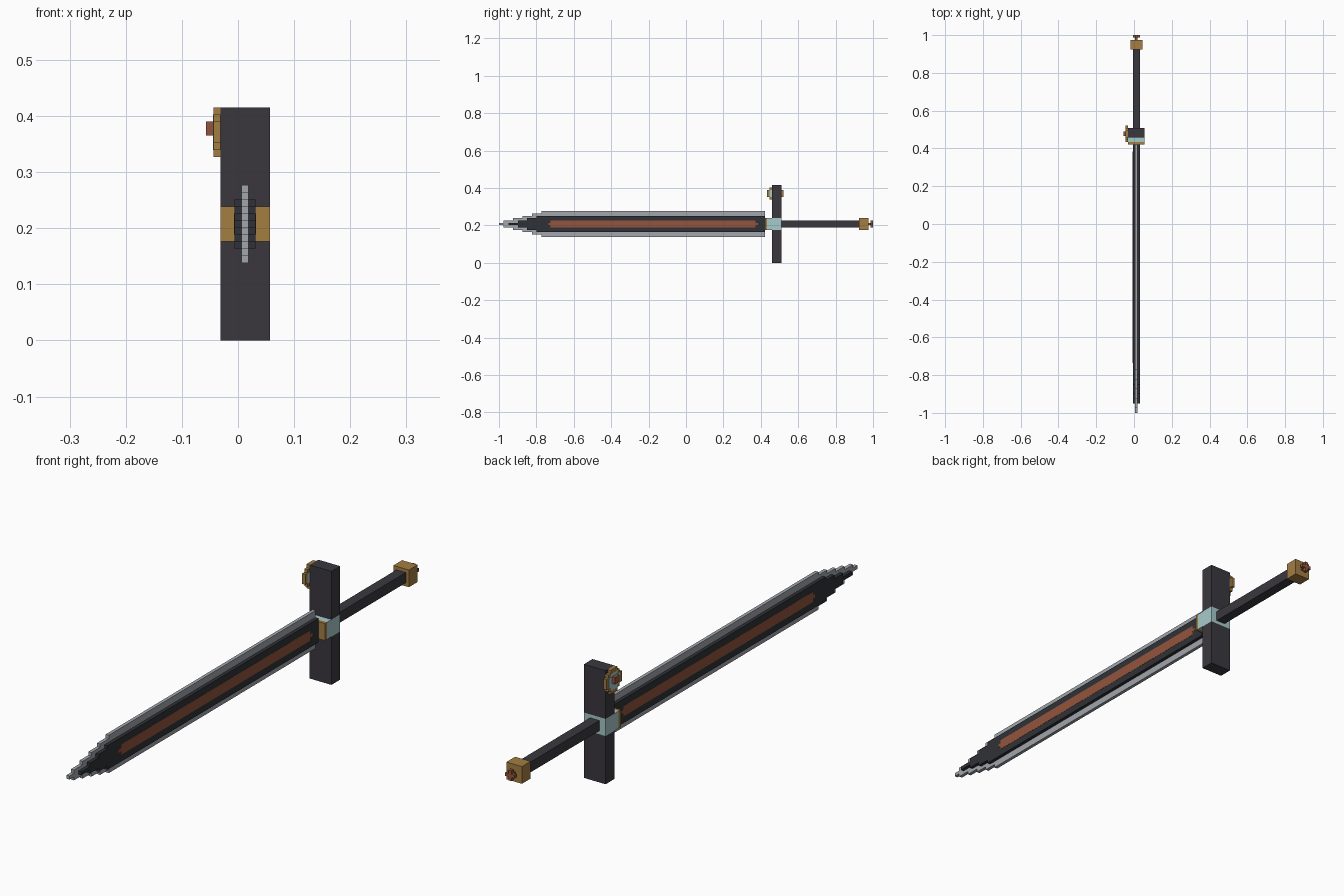
import bpy
import bmesh

cube = bpy.data.objects.get("Cube")
if cube:
    bpy.data.objects.remove(cube)

U = 2 / 159            # one block of the grid all parts sit on
CX, CZ = 1, 16.5       # sword axis, in blocks


def material(name, rgb):
    m = bpy.data.materials.new(name)
    m.use_nodes = True
    m.diffuse_color = (*rgb, 1)
    m.node_tree.nodes["Principled BSDF"].inputs["Base Color"].default_value = (*rgb, 1)
    return m


IRON = material("dark iron", (0.042, 0.039, 0.048))
BLADE = material("blade black", (0.03, 0.031, 0.038))
STEEL = material("edge steel", (0.36, 0.38, 0.41))
COPPER = material("copper red", (0.29, 0.09, 0.045))
GOLD = material("old gold", (0.37, 0.21, 0.055))
TEAL = material("pale teal", (0.39, 0.59, 0.59))


def finish(name, bm, mat):
    bmesh.ops.recalc_face_normals(bm, faces=bm.faces)
    mesh = bpy.data.meshes.new(name)
    bm.to_mesh(mesh)
    bm.free()
    mesh.materials.append(mat)
    obj = bpy.data.objects.new(name, mesh)
    bpy.context.collection.objects.link(obj)
    return obj


def box(name, mat, x, y, z):
    """Box from (low, high) block ranges."""
    bm = bmesh.new()
    bmesh.ops.create_cube(bm, size=1)
    for v in bm.verts:
        for i, (lo, hi) in enumerate((x, y, z)):
            v.co[i] = U * (lo if v.co[i] < 0 else hi)
    return finish(name, bm, mat)


def axis_box(name, mat, hx, y, hz):
    """Box centred on the sword axis."""
    return box(name, mat, (CX - hx, CX + hx), y, (CZ - hz, CZ + hz))


def stepped(name, mat, x, steps, end, cz=CZ):
    """Stepped outline, symmetric about cz, extruded along x.
    steps: (start y, half height) pairs."""
    upper = []
    for i, (y, h) in enumerate(steps):
        stop = steps[i + 1][0] if i + 1 < len(steps) else end
        upper += [(y, h), (stop, h)]
    outline = upper + [(y, -h) for y, h in reversed(upper)]
    bm = bmesh.new()
    face = bm.faces.new([bm.verts.new((x[0] * U, y * U, (cz + h) * U)) for y, h in outline])
    ext = bmesh.ops.extrude_face_region(bm, geom=[face])
    moved = [g for g in ext["geom"] if isinstance(g, bmesh.types.BMVert)]
    bmesh.ops.translate(bm, verts=moved, vec=((x[1] - x[0]) * U, 0, 0))
    return finish(name, bm, mat)


# Blade: thin steel edge, dark flats on both sides, copper fuller
edge = [(-79.5, 0.5)] + [(-77.5 + 4 * i, 1.5 + i) for i in range(5)]
flat = [(-75.5 + 4 * i, 0.5 + i) for i in range(4)]
fuller = [(-58.5, 0.5), (-57.5, 1.5), (29.5, 0.5)]
stepped("blade_edge", STEEL, (CX - 0.5, CX + 0.5), edge, 33.5)
for side, s in (("left", 1), ("right", -1)):
    stepped("blade_flat_" + side, BLADE, (CX + s * 0.5, CX + s * 1.5), flat, 33.5)
    stepped("fuller_" + side, COPPER, (CX + s * 1.45, CX + s * 1.56), fuller, 30.5)

# Crossguard with its collar
for name, z in (("guard_lower", (0, CZ - 2.5)), ("guard_upper", (CZ + 2.5, 33))):
    box(name, IRON, (CX - 3.5, CX + 3.5), (36.5, 40.5), z)
axis_box("guard_collar", TEAL, 3.5, (34.5, 40.5), 2.5)
axis_box("collar_plate", GOLD, 3.5, (33.5, 34.5), 2.5)

# Grip, pommel and its cross-shaped stud
axis_box("grip", IRON, 1.5, (40.5, 73.5), 1.5)
axis_box("pommel", GOLD, 2.5, (73.5, 77.5), 2.5)
axis_box("stud_stem", COPPER, 0.5, (77.5, 78.5), 0.5)
axis_box("stud_bar_wide", COPPER, 1.5, (78.5, 79.5), 0.5)
for name, z in (("stud_bar_top", (CZ + 0.5, CZ + 1.5)), ("stud_bar_bottom", (CZ - 1.5, CZ - 0.5))):
    box(name, COPPER, (CX - 0.5, CX + 0.5), (78.5, 79.5), z)

# Round medallion on the right face of the guard
MZ = 29.5
rim = [(34.5, 1.5), (35.5, 2.5), (36.5, 3.5), (39.5, 2.5), (40.5, 1.5)]
inlay = [(35.5, 1.5), (36.5, 2.5), (39.5, 1.5)]
stepped("medallion_rim", GOLD, (-3.5, -2.5), rim, 41.5, MZ)
stepped("medallion_inlay", TEAL, (-3.56, -2.44), inlay, 40.5, MZ)
box("medallion_stud", COPPER, (-4.5, -3.5), (37, 39), (29, 31))
